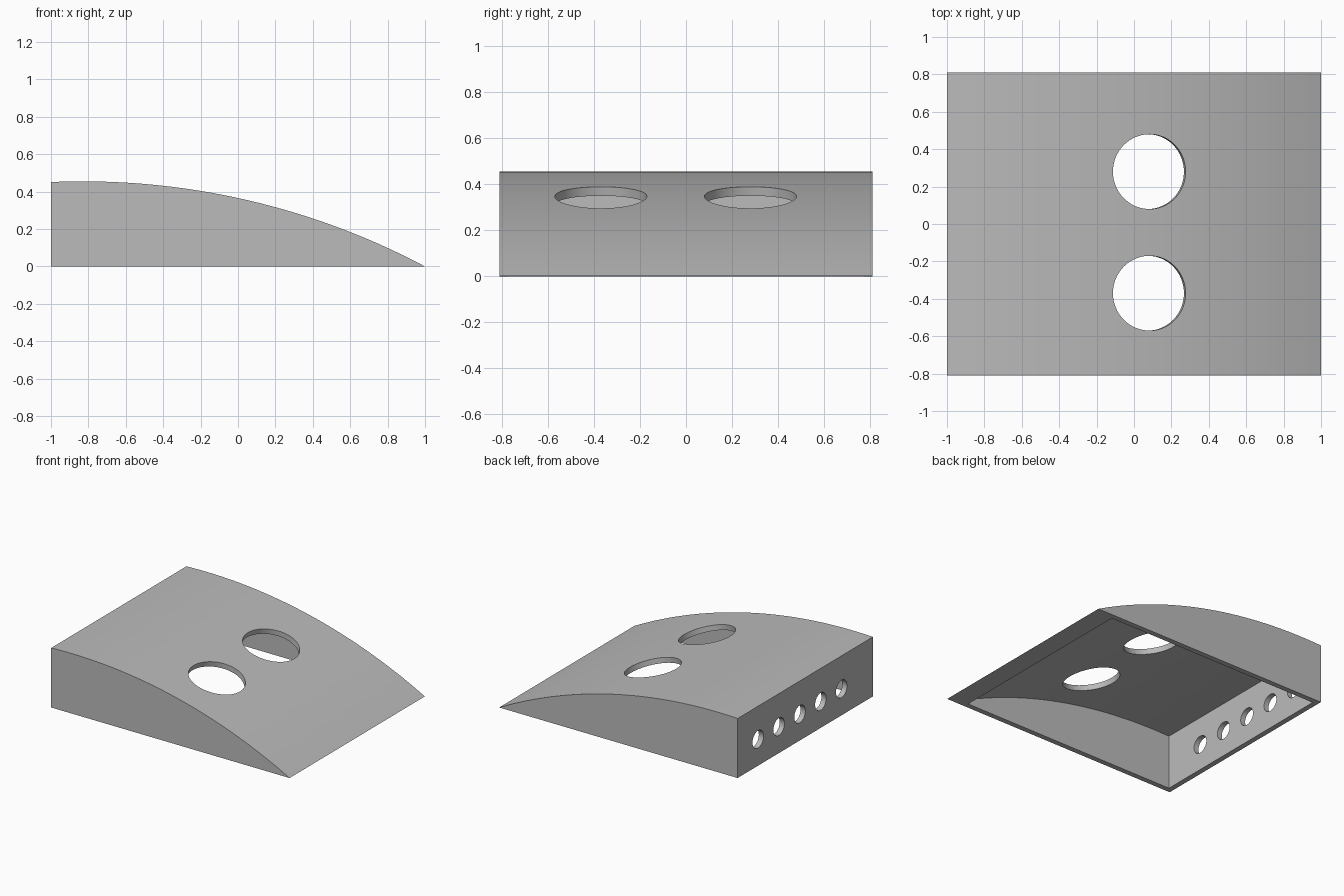
import bpy, bmesh, math
from mathutils import Vector, Matrix

cube = bpy.data.objects.get("Cube")
if cube:
    bpy.data.objects.remove(cube, do_unlink=True)

# Arc of the curved top, and wall thickness
ARC_X, ARC_Z, RADIUS = -0.83, -3.453, 3.908
HALF_Y, WALL, TIP_X = 0.81, 0.04, 0.845

grey = bpy.data.materials.new("plain_grey")
grey.use_nodes = True
colour = (0.5, 0.5, 0.5, 1)
grey.diffuse_color = colour
grey.node_tree.nodes["Principled BSDF"].inputs["Base Color"].default_value = colour


def new_object(name, bm):
    bmesh.ops.recalc_face_normals(bm, faces=bm.faces)
    mesh = bpy.data.meshes.new(name)
    bm.to_mesh(mesh)
    bm.free()
    mesh.materials.append(grey)
    obj = bpy.data.objects.new(name, mesh)
    bpy.context.collection.objects.link(obj)
    return obj


def arc_prism(name, x0, x1, radius, half_y, floor, steps=48):
    """Solid under an arc, extruded along y."""
    bm = bmesh.new()
    outline = [(x1, floor), (x0, floor)] if floor < 0 else [(x0, floor)]
    for i in range(steps + 1):
        x = x0 + (x1 - x0) * i / steps
        z = ARC_Z + math.sqrt(radius ** 2 - (x - ARC_X) ** 2)
        outline.append((x, max(z, floor)))
    face = bm.faces.new([bm.verts.new((x, -half_y, z)) for x, z in outline])
    side = bmesh.ops.extrude_face_region(bm, geom=[face])["geom"]
    moved = [v for v in side if isinstance(v, bmesh.types.BMVert)]
    bmesh.ops.translate(bm, verts=moved, vec=(0, 2 * half_y, 0))
    return new_object(name, bm)


def hole_cutter(name, centre, angle, radius, depth, sides):
    bm = bmesh.new()
    matrix = Matrix.Translation(centre) @ Matrix.Rotation(angle, 4, "Y")
    bmesh.ops.create_cone(bm, cap_ends=True, segments=sides, radius1=radius,
                          radius2=radius, depth=depth, matrix=matrix)
    return new_object(name, bm)


# Wedge body and the hollow underneath
body = arc_prism("wedge_shell", -1, 1, RADIUS, HALF_Y, 0)
cutters = [arc_prism("hollow_cutter", -1 + WALL, TIP_X, RADIUS - WALL, HALF_Y - WALL, -0.1)]

# Two large holes square to the curved top
tilt = math.asin((0.083 - ARC_X) / RADIUS)
on_top = Vector((ARC_X + RADIUS * math.sin(tilt), 0, ARC_Z + RADIUS * math.cos(tilt)))
for y in (-0.37, 0.28):
    cutters.append(hole_cutter("top_hole_cutter", on_top + Vector((0, y, 0)), tilt, 0.2, 0.3, 64))

# Row of five small holes through the tall end wall
for i in range(5):
    cutters.append(hole_cutter("end_hole_cutter", Vector((-1, -0.435 + 0.25 * i, 0.2)),
                               math.pi / 2, 0.066, 0.2, 40))

# Cut everything out, then bake the result
for cutter in cutters:
    mod = body.modifiers.new(cutter.name, "BOOLEAN")
    mod.operation = "DIFFERENCE"
    mod.solver = "EXACT"
    mod.object = cutter
    cutter.hide_render = True
bpy.context.view_layer.update()
depsgraph = bpy.context.evaluated_depsgraph_get()
baked = bpy.data.meshes.new_from_object(body.evaluated_get(depsgraph))
body.modifiers.clear()
body.data = baked
for cutter in cutters:
    bpy.data.objects.remove(cutter, do_unlink=True)

# Smooth curves with sharp rims
for obj in bpy.context.selected_objects:
    obj.select_set(False)
body.select_set(True)
bpy.context.view_layer.objects.active = body
bpy.ops.object.shade_smooth_by_angle(angle=math.radians(20))
